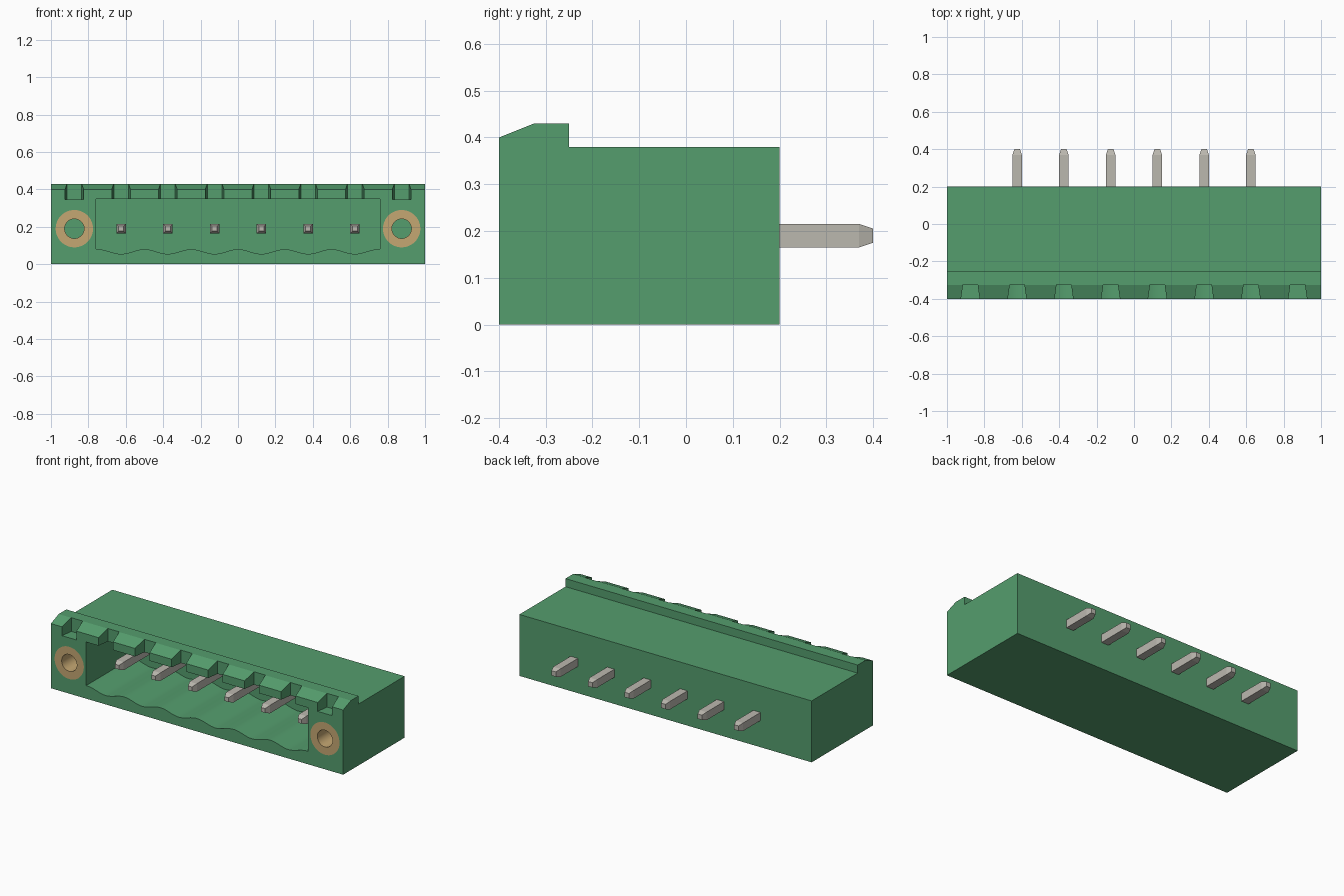
import bpy, bmesh, math
from mathutils import Vector

cube = bpy.data.objects.get("Cube")
if cube:
    bpy.data.objects.remove(cube, do_unlink=True)


def material(name, rgb):
    mat = bpy.data.materials.new(name)
    mat.use_nodes = True
    mat.diffuse_color = (*rgb, 1)
    mat.node_tree.nodes["Principled BSDF"].inputs["Base Color"].default_value = (*rgb, 1)
    return mat


GREEN = material("green plastic", (0.09, 0.34, 0.155))
METAL = material("tinned metal", (0.50, 0.48, 0.43))
BRASS = material("brass", (0.56, 0.39, 0.17))


def add_object(name, bm, mat):
    bmesh.ops.recalc_face_normals(bm, faces=bm.faces)
    mesh = bpy.data.meshes.new(name)
    bm.to_mesh(mesh)
    bm.free()
    mesh.materials.append(mat)
    obj = bpy.data.objects.new(name, mesh)
    bpy.context.collection.objects.link(obj)
    return obj


def loft(name, sections, mat, capped=True):
    """Bridge matching loops of points; a closed chain if not capped."""
    bm = bmesh.new()
    loops = [[bm.verts.new(p) for p in s] for s in sections]
    pairs = list(zip(loops, loops[1:]))
    if not capped:
        pairs.append((loops[-1], loops[0]))
    for a, b in pairs:
        for i in range(len(a)):
            j = (i + 1) % len(a)
            bm.faces.new((a[i], a[j], b[j], b[i]))
    if capped:
        bm.faces.new(loops[0])
        bm.faces.new(loops[-1])
    return add_object(name, bm, mat)


def circle(x, y, z, r, n=48):
    return [(x + r * math.cos(t), y, z + r * math.sin(t))
            for t in (2 * math.pi * i / n for i in range(n))]


def square(x, y, z, h):
    return [(x - h, y, z - h), (x + h, y, z - h), (x + h, y, z + h), (x - h, y, z + h)]


PITCH, PIN_Z = 0.25, 0.19
pin_xs = [PITCH * (i - 2.5) for i in range(6)]
notch_xs = [PITCH * (i - 3.5) for i in range(8)]

# Housing: side profile with a raised front lip, swept across the width
profile = [(-0.4, 0), (0.2, 0), (0.2, 0.38), (-0.25, 0.38),
           (-0.25, 0.43), (-0.325, 0.43), (-0.4, 0.4)]
housing = loft("housing", [[(x, y, z) for y, z in profile] for x in (-1, 1)], GREEN)
cutters = []

# Socket cavity with a scalloped floor, one dip under each pin
wave = [-0.75 + 1.5 * i / 96 for i in range(97)]
opening = [(-0.76, 0.08)]
opening += [(x, 0.0675 - 0.0125 * math.cos(math.tau * (x - PITCH / 2) / PITCH)) for x in wave]
opening += [(0.76, 0.08), (0.76, 0.35), (-0.76, 0.35)]
cutters.append(loft("cavity_cutter", [[(x, y, z) for x, z in opening] for y in (-0.5, 0.05)], GREEN))

# Tapered coding notches along the lip
for x in notch_xs:
    plan = [(-0.054, -0.43), (0.054, -0.43), (0.039, -0.323), (-0.039, -0.323)]
    cutters.append(loft("notch_cutter", [[(x + u, y, z) for u, y in plan]
                                         for z in (0.345, 0.5)], GREEN))

# Blind holes for the threaded inserts
for x in (notch_xs[0], notch_xs[-1]):
    cutters.append(loft("insert_cutter", [circle(x, y, PIN_Z, 0.1) for y in (-0.5, -0.1)], GREEN))

for cutter in cutters:
    mod = housing.modifiers.new("cut", 'BOOLEAN')
    mod.operation = 'DIFFERENCE'
    mod.solver = 'EXACT'
    mod.object = cutter
bpy.context.view_layer.update()
evaluated = housing.evaluated_get(bpy.context.evaluated_depsgraph_get())
cut_mesh = bpy.data.meshes.new_from_object(evaluated)
housing.modifiers.clear()
housing.data = cut_mesh
cut_mesh.materials.clear()
cut_mesh.materials.append(GREEN)
for poly in cut_mesh.polygons:
    poly.material_index = 0
for cutter in cutters:
    bpy.data.objects.remove(cutter, do_unlink=True)

# Brass threaded inserts, flush with the front face
smooth_parts = [housing]
for side, x in (("right", notch_xs[0]), ("left", notch_xs[-1])):
    rings = [circle(x, y, PIN_Z, r) for y, r in
             ((-0.4, 0.1), (-0.1, 0.1), (-0.1, 0.052), (-0.4, 0.052))]
    smooth_parts.append(loft(side + "_threaded_insert", rings, BRASS, capped=False))

# Square contact pins with tapered tips at both ends
for i, x in enumerate(pin_xs):
    stations = [(-0.29, 0.013), (-0.26, 0.025), (0.37, 0.025), (0.4, 0.015)]
    loft(f"contact_pin_{i + 1}", [square(x, y, PIN_Z, h) for y, h in stations], METAL)

# Smooth the round walls and scallops, keep real edges sharp
bpy.ops.object.select_all(action='DESELECT')
for obj in smooth_parts:
    obj.select_set(True)
bpy.context.view_layer.objects.active = housing
bpy.ops.object.shade_smooth_by_angle(angle=math.radians(15))
